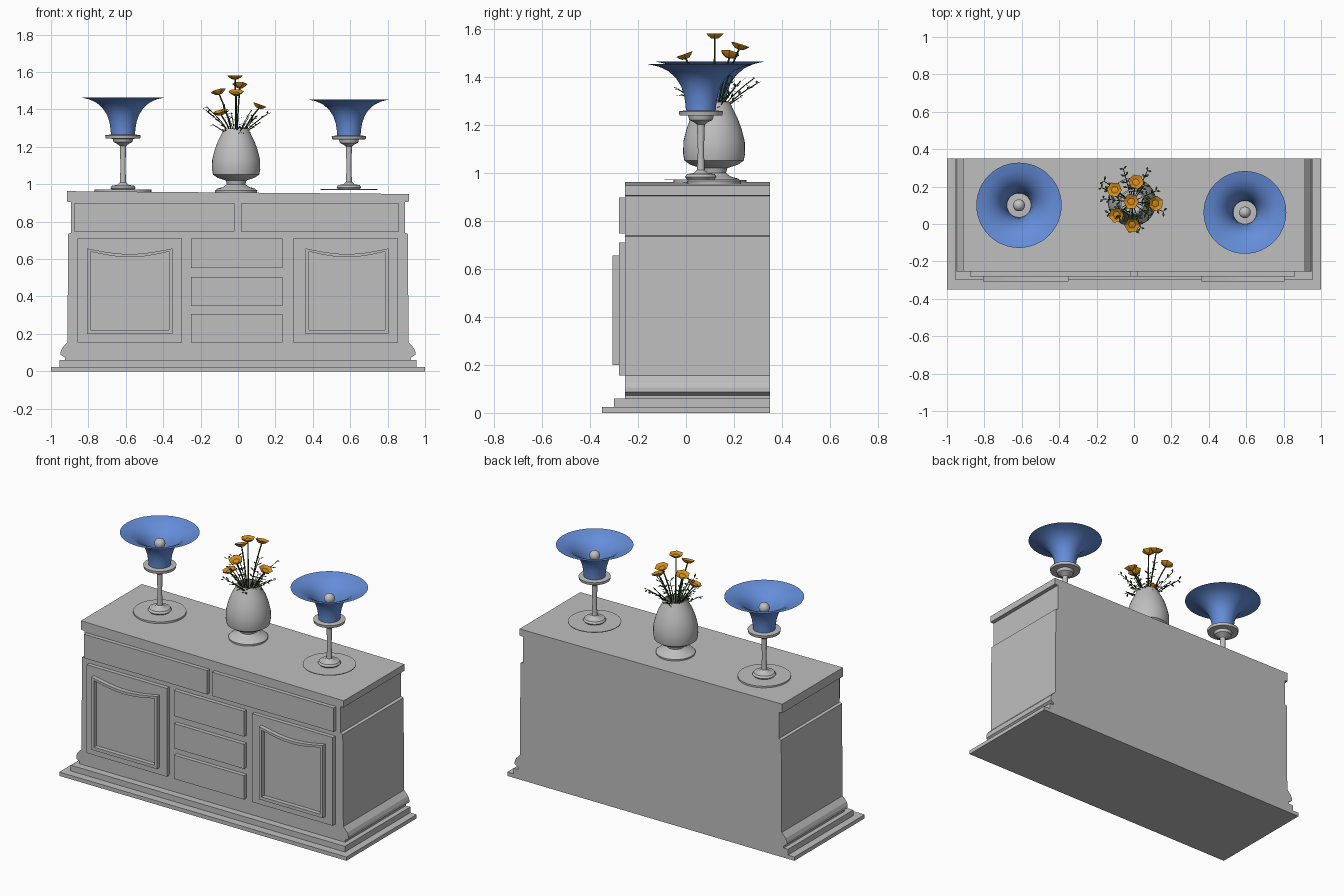
import bpy, bmesh, math, random
from mathutils import Vector

random.seed(4)
cube = bpy.data.objects.get("Cube")
if cube:
    bpy.data.objects.remove(cube, do_unlink=True)


def material(name, rgb):
    m = bpy.data.materials.new(name)
    m.use_nodes = True
    m.diffuse_color = (*rgb, 1)
    m.node_tree.nodes["Principled BSDF"].inputs["Base Color"].default_value = (*rgb, 1)
    return m


GREY = material("pale grey", (0.52, 0.52, 0.52))
BLUE = material("shade blue", (0.13, 0.27, 0.70))
ORANGE = material("petal orange", (0.68, 0.27, 0.01))
GREEN = material("leaf green", (0.03, 0.06, 0.015))


def finish(name, bm, mat, smooth=False):
    bmesh.ops.recalc_face_normals(bm, faces=bm.faces)
    mesh = bpy.data.meshes.new(name)
    bm.to_mesh(mesh)
    bm.free()
    mesh.materials.append(mat)
    ob = bpy.data.objects.new(name, mesh)
    bpy.context.collection.objects.link(ob)
    if smooth:
        bpy.ops.object.select_all(action='DESELECT')
        ob.select_set(True)
        bpy.context.view_layer.objects.active = ob
        bpy.ops.object.shade_smooth_by_angle(angle=math.radians(40))
    return ob


def prism(name, outline, y0, y1, mat=GREY):
    """Extrude an outline in x and z from y0 to y1."""
    bm = bmesh.new()
    face = bm.faces.new([bm.verts.new((x, y0, z)) for x, z in outline])
    ext = bmesh.ops.extrude_face_region(bm, geom=[face])
    moved = [v for v in ext["geom"] if isinstance(v, bmesh.types.BMVert)]
    bmesh.ops.translate(bm, vec=(0, y1 - y0, 0), verts=moved)
    return finish(name, bm, mat)


def block(name, x0, x1, y0, y1, z0, z1):
    return prism(name, [(x0, z0), (x1, z0), (x1, z1), (x0, z1)], y0, y1)


def lathe(name, profile, centre, mat, sides=40, smooth=True):
    """Turn a profile of radius and height about a vertical axis."""
    bm = bmesh.new()
    verts = [bm.verts.new((r, 0, z)) for r, z in profile]
    edges = [bm.edges.new(pair) for pair in zip(verts, verts[1:])]
    bmesh.ops.spin(bm, geom=verts + edges, cent=(0, 0, 0), axis=(0, 0, 1),
                   angle=math.tau, steps=sides, use_duplicate=False)
    bmesh.ops.remove_doubles(bm, verts=bm.verts, dist=0.0002)
    ob = finish(name, bm, mat, smooth)
    ob.location = centre
    return ob


def add_tube(bm, points, radius, sides=5):
    rings = []
    for i, p in enumerate(points):
        way = points[min(i + 1, len(points) - 1)] - points[max(i - 1, 0)]
        turn = way.to_track_quat('Z', 'Y')
        rings.append([bm.verts.new(p + turn @ Vector((radius * math.cos(a), radius * math.sin(a), 0)))
                      for a in (math.tau * k / sides for k in range(sides))])
    for low, high in zip(rings, rings[1:]):
        for k in range(sides):
            n = (k + 1) % sides
            bm.faces.new((low[k], low[n], high[n], high[k]))


def arc(start, end, steps=6):
    """Rise steeply at first, then lean out to the end."""
    return [Vector((start.x + (end.x - start.x) * t ** 1.6,
                    start.y + (end.y - start.y) * t ** 1.6,
                    start.z + (end.z - start.z) * t))
            for t in (i / steps for i in range(steps + 1))]


# Cabinet: stepped plinth and a carcass with moulded sides
FRONT, BACK = -0.255, 0.35
block("plinth", -1, 1, -0.35, BACK, 0, 0.024)
block("plinth_step", -0.955, 0.955, -0.30, BACK, 0.024, 0.06)
side = [(0.925, 0.06), (0.925, 0.073), (0.948, 0.088), (0.948, 0.105), (0.94, 0.125),
        (0.912, 0.155), (0.908, 0.735), (0.892, 0.74), (0.892, 0.905), (0.915, 0.907)]
outline = side + [(0.915, 0.948), (-0.915, 0.963)] + [(-x, z) for x, z in reversed(side)]
prism("carcass", outline, FRONT, BACK)

# Drawers
PANEL = -0.28
block("top_drawer_right", -0.877, -0.02, PANEL, FRONT, 0.748, 0.898)
block("top_drawer_left", 0.015, 0.862, PANEL, FRONT, 0.748, 0.898)
for i, (z0, z1) in enumerate([(0.155, 0.305), (0.348, 0.503), (0.551, 0.711)]):
    block(f"middle_drawer_{i + 1}", -0.25, 0.238, PANEL, FRONT, z0, z1)


def sagging_panel(x0, x1, z0, z1, sag, steps=12):
    top = [(x1 + (x0 - x1) * i / steps, z1 - sag * math.sin(math.pi * i / steps))
           for i in range(steps + 1)]
    return [(x0, z0), (x1, z0)] + top


# Doors, each with a raised frame whose top sags
for label, x0, x1, f0, f1 in [("right", -0.858, -0.30, -0.807, -0.35),
                              ("left", 0.294, 0.856, 0.362, 0.804)]:
    block("door_" + label, x0, x1, PANEL, FRONT, 0.155, 0.711)
    outer = sagging_panel(f0, f1, 0.20, 0.657, 0.03)
    inner = sagging_panel(f0 + 0.018, f1 - 0.018, 0.22, 0.64, 0.03)
    bm = bmesh.new()
    loops = [[bm.verts.new((x, y, z)) for x, z in pts]
             for pts, y in [(outer, PANEL), (outer, -0.307), (inner, -0.307), (inner, PANEL)]]
    count = len(outer)
    for a, b in zip(loops, loops[1:] + loops[:1]):
        for k in range(count):
            n = (k + 1) % count
            bm.faces.new((a[k], a[n], b[n], b[k]))
    finish("door_frame_" + label, bm, GREY)

# Lamps: mat, turned stand, trumpet shade and round bulb
stand = [(0, 0), (0.06, 0), (0.068, 0.01), (0.06, 0.022), (0.03, 0.027), (0.017, 0.04),
         (0.013, 0.12), (0.017, 0.235), (0.03, 0.245), (0.05, 0.255), (0.055, 0.273),
         (0.092, 0.275), (0.095, 0.292), (0.066, 0.296), (0, 0.296)]
trumpet = [(0.064, 0.29), (0.066, 0.32), (0.072, 0.36), (0.085, 0.40), (0.107, 0.435),
           (0.14, 0.465), (0.18, 0.484), (0.228, 0.495)]
for label, x, y, z, size in [("right", -0.615, 0.10, 0.97, 1.0), ("left", 0.593, 0.062, 0.974, 0.97)]:
    lathe("lamp_mat_" + label, [(0, -0.018), (0.152, -0.018), (0.152, 0.001), (0, 0.001)]
          if label == "right" else [(0, -0.004), (0.152, -0.004), (0.152, 0), (0, 0)], (x, y, z), GREY)
    parts = [lathe("lamp_stand_" + label, stand, (x, y, z), GREY),
             lathe("lamp_shade_" + label, trumpet, (x, y, z), BLUE, 48),
             lathe("lamp_bulb_" + label,
                   [(0.012, 0.29), (0.012, 0.395)] +
                   [(0.032 * math.cos(a), 0.425 + 0.032 * math.sin(a))
                    for a in (math.radians(d) for d in range(-60, 91, 15))], (x, y, z), GREY, 20)]
    for ob in parts:
        ob.scale = (size, size, size)

# Vase, open at the mouth
vx, vy = -0.01, 0.117
vase = [(0, 0.955), (0.112, 0.955), (0.113, 0.966), (0.10, 0.977), (0.07, 0.985), (0.05, 1.0),
        (0.055, 1.02), (0.10, 1.035), (0.124, 1.052), (0.129, 1.08), (0.128, 1.13), (0.116, 1.18),
        (0.098, 1.23), (0.078, 1.268), (0.066, 1.297), (0.058, 1.297), (0.07, 1.26), (0.09, 1.2), (0, 1.19)]
lathe("vase", vase, (vx, vy, 0), GREY)

# Flowers: six-sided cupped heads on curved stems
heads = [(-0.015, 0.12, 1.56), (-0.10, 0.18, 1.48), (0.01, 0.22, 1.515),
         (-0.09, 0.05, 1.37), (-0.01, 0.0, 1.475), (0.11, 0.11, 1.405)]
cup = [(0, 0), (0.018, 0.002), (0.032, 0.012), (0.042, 0.022), (0.02, 0.012), (0, 0.015)]
stems = bmesh.new()
for i, h in enumerate(heads):
    tip = Vector(h)
    lean = Vector(((tip.x - vx) * 3, (tip.y - vy) * 3, 1))
    flower = lathe(f"flower_{i + 1}", cup, tip, ORANGE, 6, False)
    flower.rotation_euler = lean.to_track_quat('Z', 'Y').to_euler()
    root = Vector((vx + (tip.x - vx) * 0.2, vy + (tip.y - vy) * 0.2, 1.22))
    add_tube(stems, arc(root, tip), 0.004)
finish("flower_stems", stems, GREEN)

# Sprigs: thin leaning stalks with small pointed leaves
sprigs = bmesh.new()
for i in range(16):
    a = math.tau * i / 16 + random.uniform(-0.15, 0.15)
    reach = random.uniform(0.09, 0.19)
    out = Vector((math.cos(a), math.sin(a), 0))
    root = Vector((vx, vy, 1.23)) + out * 0.025
    tip = Vector((vx, vy, random.uniform(1.31, 1.42))) + out * reach
    path = arc(root, tip)
    add_tube(sprigs, path, 0.0022, 4)
    for p in path[3:]:
        for turn in (-1, 1):
            b = a + turn * random.uniform(0.5, 1.3)
            way = Vector((math.cos(b), math.sin(b), random.uniform(-0.3, 0.7))) * random.uniform(0.02, 0.035)
            wide = way.cross(Vector((0, 0, 1))).normalized() * 0.006
            mid = p + way * 0.6
            sprigs.faces.new([sprigs.verts.new(q) for q in (p, mid + wide, p + way, mid - wide)])
finish("leaf_sprigs", sprigs, GREEN)
